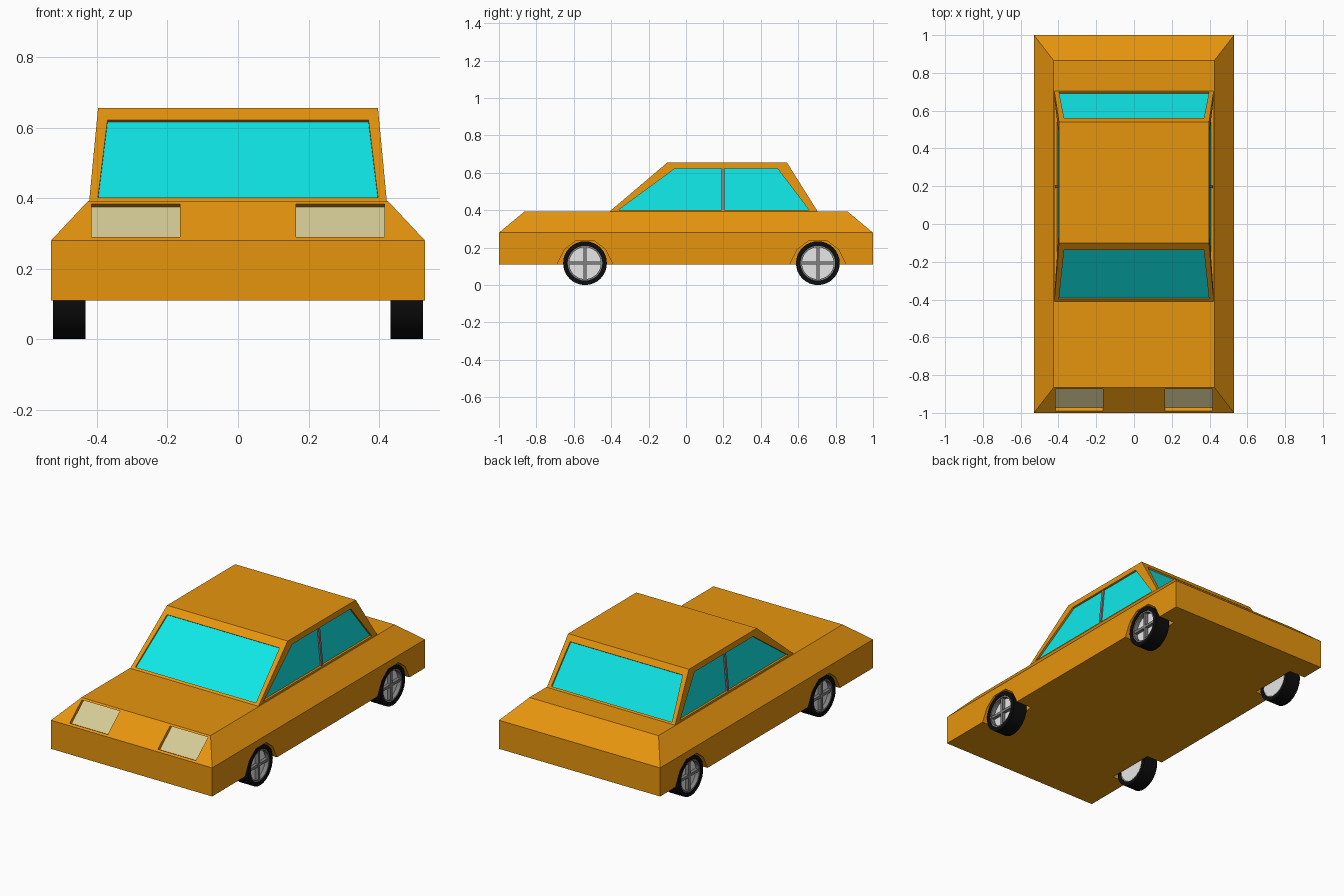
import bpy, bmesh, math
from mathutils import Vector

if "Cube" in bpy.data.objects:
    bpy.data.objects.remove(bpy.data.objects["Cube"])


def material(name, rgb):
    m = bpy.data.materials.new(name)
    m.diffuse_color = (*rgb, 1)
    m.use_nodes = True
    m.node_tree.nodes["Principled BSDF"].inputs["Base Color"].default_value = m.diffuse_color
    return m


ORANGE = material("orange paint", (0.8, 0.3, 0.004))
GLASS = material("cyan glass", (0.005, 0.8, 0.8))
LAMP = material("cream lamp", (0.67, 0.6, 0.31))
BLACK = material("black rubber", (0.004, 0.004, 0.004))
GREY = material("grey metal", (0.22, 0.22, 0.22))
WHITE = material("white hub", (0.8, 0.8, 0.8))
PILLAR = material("pillar grey", (0.35, 0.2, 0.2))


def mesh_object(name, verts, faces, mat):
    me = bpy.data.meshes.new(name)
    me.from_pydata(verts, [], faces)
    bm = bmesh.new()
    bm.from_mesh(me)
    if len(faces) > 1:
        bmesh.ops.recalc_face_normals(bm, faces=bm.faces)
    bm.to_mesh(me)
    bm.free()
    me.materials.append(mat)
    ob = bpy.data.objects.new(name, me)
    bpy.context.collection.objects.link(ob)
    return ob


def loft(name, rings, mat):
    """Closed solid through rings that have equal point counts."""
    n, k = len(rings[0]), len(rings)
    faces = [tuple(range(n)), tuple(range((k - 1) * n, k * n))]
    for r in range(k - 1):
        for i in range(n):
            j = (i + 1) % n
            faces.append((r * n + i, r * n + j, (r + 1) * n + j, (r + 1) * n + i))
    return mesh_object(name, [tuple(p) for ring in rings for p in ring], faces, mat)


def rect(x, y0, y1, z):
    return [(-x, y0, z), (x, y0, z), (x, y1, z), (-x, y1, z)]


def cut(target, cutter):
    mod = target.modifiers.new("cut", 'BOOLEAN')
    mod.operation = 'DIFFERENCE'
    mod.solver = 'EXACT'
    mod.object = cutter
    bpy.context.view_layer.objects.active = target
    bpy.ops.object.modifier_apply(modifier=mod.name)
    bpy.data.objects.remove(cutter)


def recess(target, name, corners, inward, mat):
    """Sink a panel into the target along the inward vector."""
    c = [Vector(p) for p in corners]
    d = Vector(inward)
    cut(target, loft("cutter", [[p - d for p in c], [p + d for p in c]], ORANGE))
    panel = [p + d * 0.93 for p in c]
    normal = (panel[1] - panel[0]).cross(panel[2] - panel[0])
    if normal.dot(d) > 0:
        panel.reverse()
    mesh_object(name, [tuple(p) for p in panel], [(0, 1, 2, 3)], mat)


# Body and cabin shells
body = loft("body", [rect(0.53, -1, 1, 0.11), rect(0.53, -1, 1, 0.28),
                     rect(0.425, -0.865, 0.865, 0.392)], ORANGE)
cabin = loft("cabin", [rect(0.422, -0.41, 0.705, 0.392),
                       rect(0.397, -0.10, 0.54, 0.655)], ORANGE)


def slope(z, low, high):
    return low + (high - low) * (z - 0.392) / 0.263


# Windscreen and rear window
Z0, Z1 = 0.402, 0.622
for name, low, high, s in (("windscreen", -0.41, -0.10, 1), ("rear_window", 0.705, 0.54, -1)):
    y0, y1 = slope(Z0, low, high), slope(Z1, low, high)
    recess(cabin, name, [(-0.397, y0, Z0), (0.397, y0, Z0), (0.37, y1, Z1), (-0.37, y1, Z1)],
           (0, 0.008 * s, -0.006), GLASS)

# Side windows with their centre pillars
for side, s in (("right", 1), ("left", -1)):
    x0, x1 = s * slope(Z0, 0.422, 0.397), s * slope(Z1, 0.422, 0.397)
    recess(cabin, side + "_window", [(x0, -0.36, Z0), (x0, 0.657, Z0), (x1, 0.49, Z1), (x1, -0.06, Z1)],
           (-s * 0.014, 0, 0), GLASS)
    loft(side + "_pillar", [[(x - s * a, y, z) for a, y in
                             ((0.004, 0.19), (0.004, 0.205), (0.016, 0.205), (0.016, 0.19))]
                            for x, z in ((x0, Z0), (x1, Z1))], PILLAR)

# Headlights sunk into the sloping nose
for side, s in (("right", 1), ("left", -1)):
    a, b = s * 0.165, s * 0.415
    recess(body, side + "_headlight", [(a, -0.989, 0.289), (b, -0.989, 0.289),
                                       (b, -0.875, 0.384), (a, -0.875, 0.384)],
           (0, 0.02, -0.01), LAMP)


def circle(x, y, z, r, n=32):
    return [(x, y + r * math.cos(2 * math.pi * i / n), z + r * math.sin(2 * math.pi * i / n))
            for i in range(n)]


def tube(name, s, y, z, r_out, r_in, x_in, x_out, mat):
    """Ring with a rectangular section around the wheel axle."""
    n = 32
    rings = [circle(s * x, y, z, r, n) for x, r in
             ((x_in, r_out), (x_out, r_out), (x_out, r_in), (x_in, r_in))]
    faces = []
    for k in range(4):
        for i in range(n):
            j, m = (i + 1) % n, (k + 1) % 4
            faces.append((k * n + i, k * n + j, m * n + j, m * n + i))
    ob = mesh_object(name, [p for r in rings for p in r], faces, mat)
    bpy.ops.object.select_all(action='DESELECT')
    ob.select_set(True)
    bpy.context.view_layer.objects.active = ob
    bpy.ops.object.shade_smooth_by_angle(angle=math.radians(30))


# Wheels and wheel arches
R = 0.117
for end, y in (("front", -0.54), ("rear", 0.705)):
    for side, s in (("right", 1), ("left", -1)):
        n = end + "_" + side
        arch = [(0.15, 0.05), (0.15, 0.11), (0.11, 0.19), (0.05, 0.236)]
        arch = [(y + a, z) for a, z in arch] + [(y - a, z) for a, z in reversed(arch)]
        cut(body, loft("cutter", [[(s * x, a, z) for a, z in arch] for x in (0.425, 0.6)], ORANGE))
        tube(n + "_tyre", s, y, R, R, 0.093, 0.432, 0.525, BLACK)
        tube(n + "_rim", s, y, R, 0.094, 0.085, 0.434, 0.522, GREY)
        loft(n + "_hub", [circle(s * x, y, R, 0.09) for x in (0.434, 0.497)], WHITE)
        for k, (hy, hz) in enumerate(((0.088, 0.008), (0.008, 0.088))):
            loft(n + "_spoke_%d" % (k + 1),
                 [[(s * x, y + a * hy, R + b * hz) for a, b in ((-1, -1), (1, -1), (1, 1), (-1, 1))]
                  for x in (0.49, 0.516 + 0.001 * k)], GREY)
